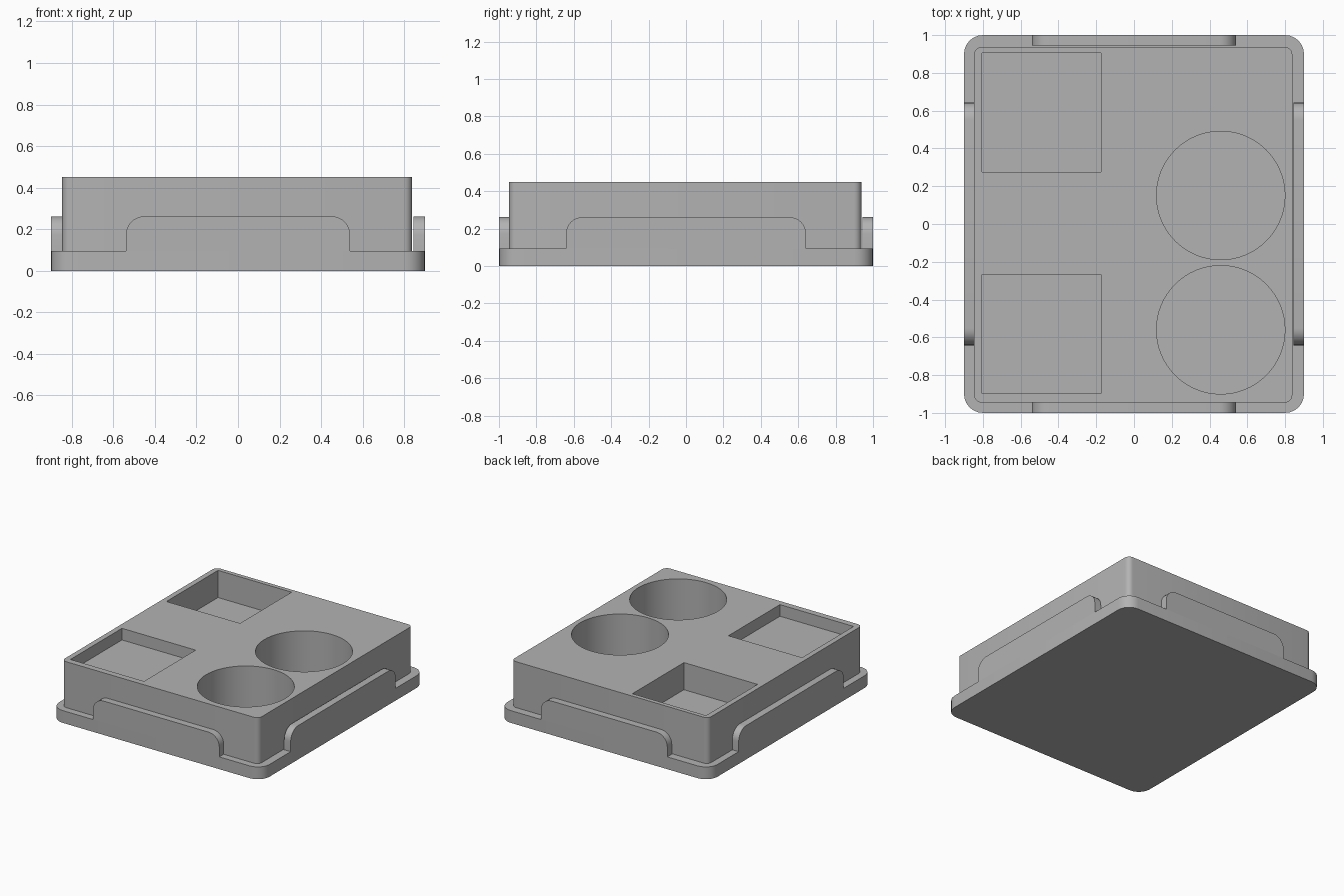
import bpy, bmesh, math
from mathutils import Matrix

if "Cube" in bpy.data.objects:
    bpy.data.objects.remove(bpy.data.objects["Cube"])

grey = bpy.data.materials.new("plain grey")
grey.use_nodes = True
grey.diffuse_color = (0.45, 0.45, 0.45, 1)
grey.node_tree.nodes["Principled BSDF"].inputs["Base Color"].default_value = (0.45, 0.45, 0.45, 1)


def outline(w, h, radii, steps):
    """Counter-clockwise rectangle outline; radii start at the top right corner."""
    points = []
    for i, (sx, sy) in enumerate([(1, 1), (-1, 1), (-1, -1), (1, -1)]):
        r = radii[i]
        if r == 0:
            points.append((sx * w / 2, sy * h / 2))
            continue
        for k in range(steps + 1):
            a = (i + k / steps) * math.pi / 2
            points.append((sx * (w / 2 - r) + r * math.cos(a),
                           sy * (h / 2 - r) + r * math.sin(a)))
    return points


def prism(name, points, depth, matrix):
    """Extrude a flat outline along its local z and place it."""
    bm = bmesh.new()
    face = bm.faces.new([bm.verts.new((x, y, 0)) for x, y in points])
    top = bmesh.ops.extrude_face_region(bm, geom=[face])["geom"]
    bmesh.ops.translate(bm, vec=(0, 0, depth),
                        verts=[g for g in top if isinstance(g, bmesh.types.BMVert)])
    bmesh.ops.transform(bm, matrix=matrix, verts=bm.verts)
    bmesh.ops.recalc_face_normals(bm, faces=bm.faces)
    mesh = bpy.data.meshes.new(name)
    bm.to_mesh(mesh)
    bm.free()
    mesh.materials.append(grey)
    obj = bpy.data.objects.new(name, mesh)
    bpy.context.collection.objects.link(obj)
    return obj


def combine(target, tools, operation):
    """Apply one boolean per tool, then remove the tools."""
    bpy.context.view_layer.objects.active = target
    for tool in tools:
        tool.hide_render = True
        mod = target.modifiers.new("combine", "BOOLEAN")
        mod.operation, mod.solver, mod.object = operation, "EXACT", tool
        bpy.ops.object.modifier_apply(modifier=mod.name)
        bpy.data.objects.remove(tool)


move = Matrix.Translation

# Tray: rounded plate with a raised tab on each side
PLATE, TAB_TOP, WALL = 0.095, 0.262, 0.055
tray = prism("tray", outline(1.8, 2.0, [0.1] * 4, 6), PLATE, move((0, 0, 0)))
tabs = []
for turn, (reach, width) in enumerate([(1.0, 1.08), (0.9, 1.284)] * 2):
    height = TAB_TOP - PLATE
    place = (Matrix.Rotation(turn * math.pi / 2, 4, "Z")
             @ move((0, -reach + WALL, PLATE + height / 2))
             @ Matrix.Rotation(math.pi / 2, 4, "X"))
    tabs.append(prism("tab", outline(width, height, [0.09, 0.09, 0, 0], 8), WALL, place))
combine(tray, tabs, "UNION")

# Block standing in the tray
TOP = 0.45
block = prism("block", outline(1.684, 1.884, [0.04] * 4, 5), TOP - PLATE,
              move((-0.004, -0.004, PLATE)))

# Pockets: a shallow and a deeper square, two deep round wells
pockets = []
for y, depth in [(0.59, 0.21), (-0.583, 0.09)]:
    pockets.append(prism("square_pocket", outline(0.63, 0.63, [0] * 4, 1), 1,
                         move((-0.49, y, TOP - depth))))
circle = [(0.34 * math.cos(k * math.tau / 64), 0.34 * math.sin(k * math.tau / 64))
          for k in range(64)]
for y in (0.151, -0.56):
    pockets.append(prism("round_well", circle, 1, move((0.459, y, TOP - 0.33))))
combine(block, pockets, "DIFFERENCE")

# Smooth the round corners and wells, keep edges sharp
for obj in (tray, block):
    bpy.ops.object.select_all(action="DESELECT")
    obj.select_set(True)
    bpy.context.view_layer.objects.active = obj
    bpy.ops.object.shade_smooth_by_angle(angle=math.radians(30))
